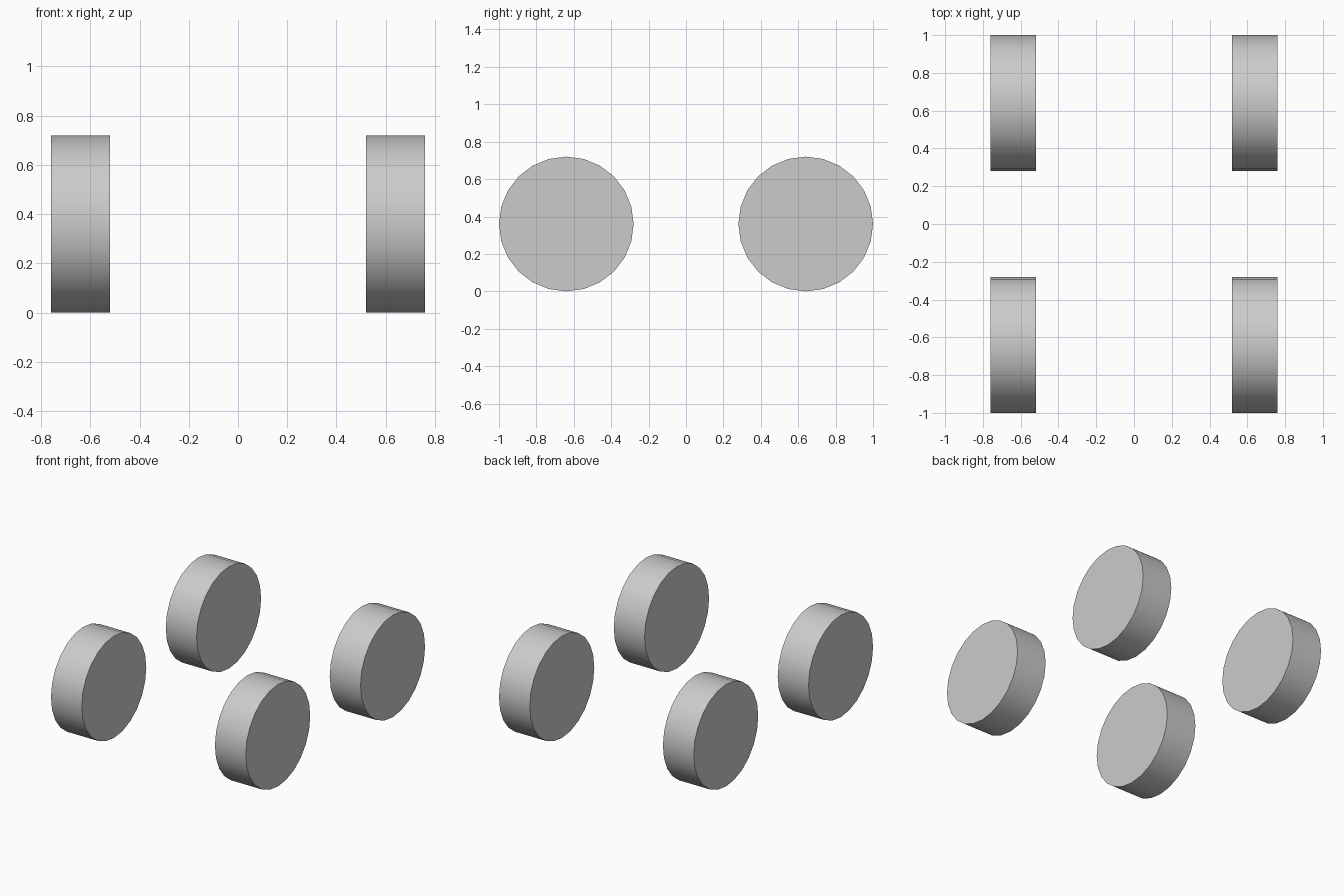
import bpy
import math

if "Cube" in bpy.data.objects:
    bpy.data.objects.remove(bpy.data.objects["Cube"])

# Single grey used on every wheel
grey = bpy.data.materials.new("light grey")
grey.diffuse_color = (0.6, 0.6, 0.6, 1.0)
grey.use_nodes = True
grey.node_tree.nodes["Principled BSDF"].inputs["Base Color"].default_value = grey.diffuse_color

RADIUS, WIDTH = 0.36, 0.24
TRACK, BASE = 0.64, 0.64   # wheel centre offsets in x and y


def add_wheel(name, x, y):
    """Plain solid wheel with its axle along x, resting on the ground."""
    bpy.ops.mesh.primitive_cylinder_add(
        vertices=24, radius=RADIUS, depth=WIDTH,
        location=(x, y, RADIUS), rotation=(0, math.pi / 2, 0))
    wheel = bpy.context.object
    wheel.name = name
    wheel.data.materials.append(grey)
    bpy.ops.object.shade_smooth_by_angle(angle=math.radians(30))


# Four wheels, mirrored left/right and front/back
for end, sy in (("front", -1), ("rear", 1)):
    for side, sx in (("left", -1), ("right", 1)):
        add_wheel(f"{end}_{side}_wheel", sx * TRACK, sy * BASE)
